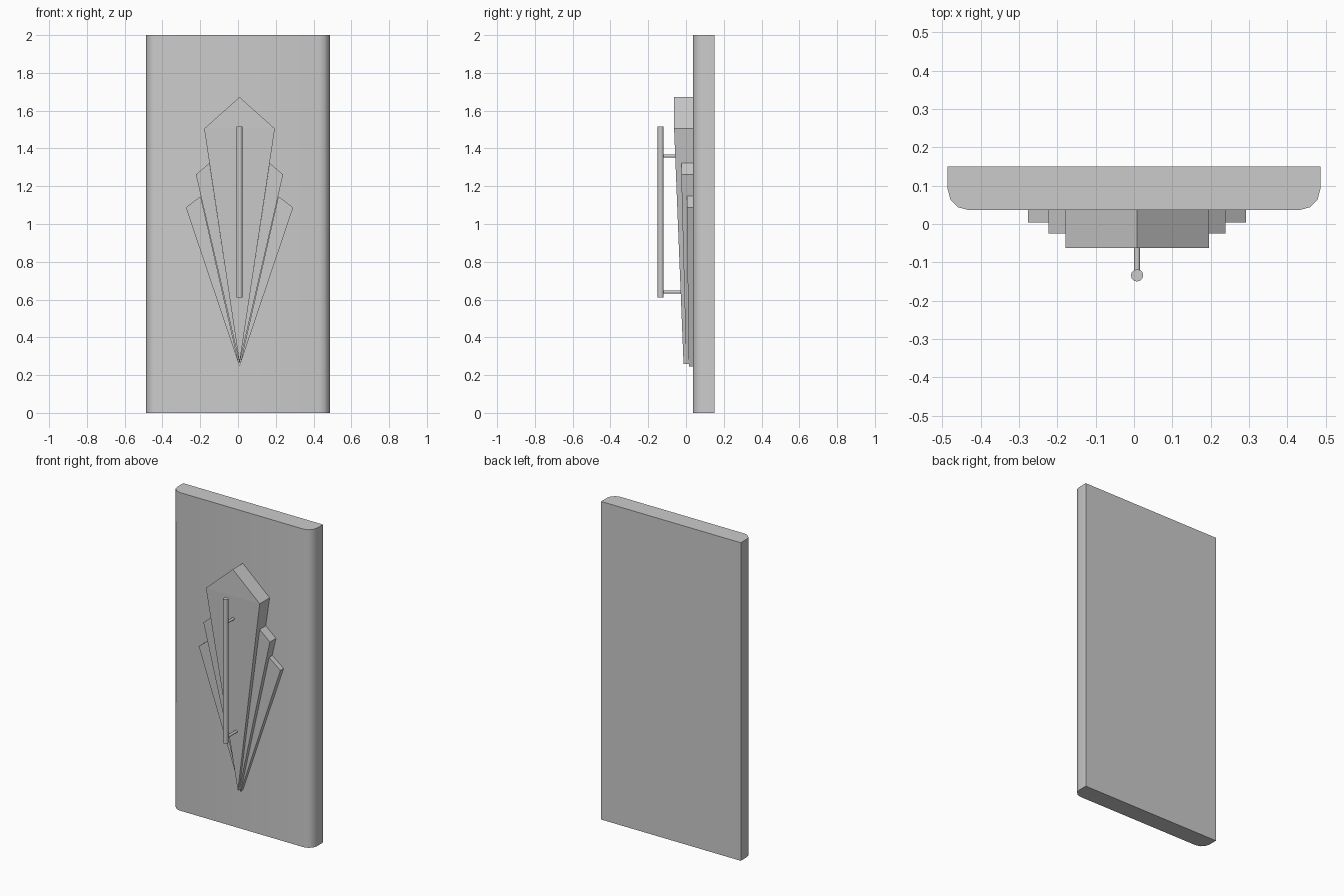
import bpy, bmesh
from math import cos, sin, radians, pi

if "Cube" in bpy.data.objects:
    bpy.data.objects.remove(bpy.data.objects["Cube"])

FACE = 0.036   # y of the door's front face
CX = 0.008     # centre line of the ornament


def mesh_object(name, bm, smooth=False):
    bmesh.ops.recalc_face_normals(bm, faces=bm.faces)
    me = bpy.data.meshes.new(name)
    bm.to_mesh(me)
    bm.free()
    ob = bpy.data.objects.new(name, me)
    bpy.context.collection.objects.link(ob)
    if smooth:
        bpy.ops.object.select_all(action='DESELECT')
        ob.select_set(True)
        bpy.context.view_layer.objects.active = ob
        bpy.ops.object.shade_smooth_by_angle(angle=radians(40))
    return ob


def prism(name, front, back, front_faces=None, smooth=False):
    """Join two matching outlines into a closed solid."""
    bm = bmesh.new()
    f = [bm.verts.new(p) for p in front]
    b = [bm.verts.new(p) for p in back]
    n = len(f)
    for idx in front_faces or [range(n)]:
        bm.faces.new([f[i] for i in idx])
    bm.faces.new(b[::-1])
    for i in range(n):
        j = (i + 1) % n
        bm.faces.new((f[i], b[i], b[j], f[j]))
    return mesh_object(name, bm, smooth)


def rod(name, axis, start, end, radius, sides=12):
    """Capped round rod from start to end along y or z."""
    ring = [(radius * cos(2 * pi * i / sides), radius * sin(2 * pi * i / sides))
            for i in range(sides)]
    if axis == 'z':
        ends = [[(p[0] + u, p[1] + v, p[2]) for u, v in ring] for p in (start, end)]
    else:
        ends = [[(p[0] + u, p[1], p[2] + v) for u, v in ring] for p in (start, end)]
    return prism(name, ends[0], ends[1], smooth=True)


# Door slab with rounded front vertical edges
W, R, BACK = 0.486, 0.056, 0.15
right = [(W, BACK)] + [(W - R + R * cos(radians(a)), FACE + R - R * sin(radians(a)))
                       for a in (0, 30, 60, 90)]
outline = right + [(-x, y) for x, y in reversed(right)]
prism("door_slab", [(x, y, 0) for x, y in outline],
      [(x, y, 2) for x, y in outline], smooth=True)


# Raised fan panels: points are (x offset, front y, z)
def fan_panel(name, pts, side=1, faces=None):
    front = [(CX + side * x, y, z) for x, y, z in pts]
    prism(name, front, [(x, FACE, z) for x, _, z in front], faces)


fan_panel("fan_centre", [(0, -0.013, 0.26), (0.187, -0.063, 1.505),
                         (0, -0.063, 1.672), (-0.187, -0.063, 1.505)],
          faces=[(0, 1, 3), (1, 2, 3)])
for label, s in (("right", 1), ("left", -1)):
    fan_panel("fan_middle_" + label, [(0, 0.001, 0.262), (0.231, -0.025, 1.262),
                                      (0.160, -0.025, 1.322)], s)
    fan_panel("fan_outer_" + label, [(0, 0.015, 0.245), (0.284, 0.004, 1.087),
                                     (0.206, 0.004, 1.147)], s)

# Pull handle and its two standoffs
BAR_Y = -0.134
rod("handle_bar", 'z', (CX, BAR_Y, 0.61), (CX, BAR_Y, 1.515), 0.016)
for label, z, y_end in (("lower", 0.64, -0.024), ("upper", 1.36, -0.052)):
    rod("handle_standoff_" + label, 'y', (CX, BAR_Y, z), (CX, y_end, z), 0.008)
